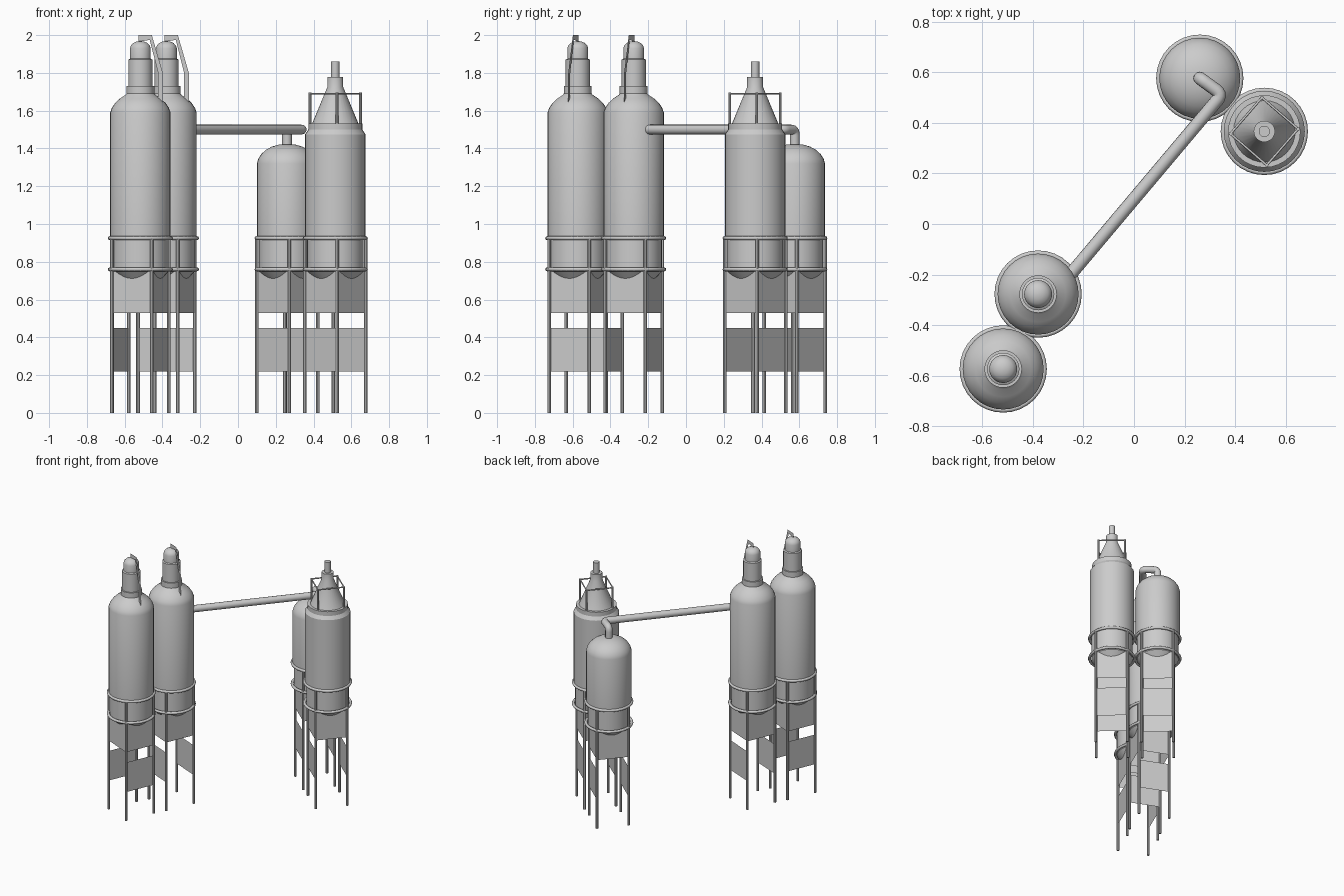
import bpy, bmesh
from math import sin, cos, pi, radians
from mathutils import Vector

if "Cube" in bpy.data.objects:
    bpy.data.objects.remove(bpy.data.objects["Cube"])

POST_R = 0.162


def finish(name, bm, smooth=True):
    bmesh.ops.recalc_face_normals(bm, faces=bm.faces)
    me = bpy.data.meshes.new(name)
    bm.to_mesh(me)
    bm.free()
    ob = bpy.data.objects.new(name, me)
    bpy.context.collection.objects.link(ob)
    if smooth:
        bpy.ops.object.select_all(action='DESELECT')
        bpy.context.view_layer.objects.active = ob
        ob.select_set(True)
        bpy.ops.object.shade_smooth_by_angle(angle=radians(32))
    return ob


def lathe(name, x, y, profile, n=32):
    # revolve (radius, z) pairs and cap both ends
    bm = bmesh.new()
    rings = [[bm.verts.new((x + r * cos(2 * pi * i / n), y + r * sin(2 * pi * i / n), z))
              for i in range(n)] for r, z in profile]
    for a, b in zip(rings, rings[1:]):
        for i in range(n):
            j = (i + 1) % n
            bm.faces.new((a[i], a[j], b[j], b[i]))
    bm.faces.new(rings[0])
    bm.faces.new(rings[-1])
    return finish(name, bm)


def sheet(name, polys):
    bm = bmesh.new()
    for p in polys:
        bm.faces.new([bm.verts.new(v) for v in p])
    return finish(name, bm, False)


def tube(name, pts, r, res=3, cyclic=False):
    cu = bpy.data.curves.new(name, 'CURVE')
    cu.dimensions = '3D'
    cu.bevel_depth = r
    cu.bevel_resolution = res
    cu.use_fill_caps = True
    sp = cu.splines.new('POLY')
    sp.points.add(len(pts) - 1)
    for p, co in zip(sp.points, pts):
        p.co = (*co, 1)
    sp.use_cyclic_u = cyclic
    ob = bpy.data.objects.new(name, cu)
    bpy.context.collection.objects.link(ob)
    return ob


def around(x, y, r, deg, z):
    a = radians(deg)
    return Vector((x + r * cos(a), y + r * sin(a), z))


def stand(tag, x, y, rot, lower):
    # four posts, two hoops, wind panels between the posts
    for k in range(4):
        p = around(x, y, POST_R, rot + 90 * k, 0)
        lathe(f"{tag}_post_{k}", p.x, p.y, [(0.0095, 0), (0.0095, 0.925)], 8)
    for z in (0.925, 0.76):
        hoop = [around(x, y, POST_R, 360 * i / 32, z) for i in range(32)]
        tube(f"{tag}_hoop", hoop, 0.0105, 2, True)
    polys = []
    for k in range(4):
        spans = [(0.53, 0.75)] + ([(0.22, 0.45)] if k in lower else [])
        for z0, z1 in spans:
            a0, a1 = rot + 90 * k, rot + 90 * k + 90
            polys.append([around(x, y, POST_R, a, z)
                          for a, z in ((a0, z0), (a1, z0), (a1, z1), (a0, z1))])
    sheet(f"{tag}_panels", polys)


# shared bottom: hopper cone and skirt
BASE = [(0.03, 0.62), (0.15, 0.75), (0.15, 0.925), (0.16, 0.925)]

# tall tanks with stepped neck
TALL = BASE + [(0.16, 1.59), (0.151, 1.615), (0.134, 1.64), (0.11, 1.663), (0.08, 1.683),
               (0.074, 1.69), (0.074, 1.73), (0.064, 1.73), (0.064, 1.87), (0.055, 1.875),
               (0.055, 1.93), (0.05, 1.945), (0.038, 1.958), (0.02, 1.966), (0.004, 1.968)]
# thin vent strap, as quads in (radius, z)
STRAP = [[(-0.01, 1.965), (0.054, 1.975), (0.066, 2.0), (-0.01, 2.0)],
         [(0.054, 1.975), (0.102, 1.80), (0.129, 1.80), (0.066, 2.0)],
         [(0.102, 1.64), (0.129, 1.64), (0.129, 1.80), (0.102, 1.80)]]
for tag, x, y, lower in (("tall_tank_front", -0.517, -0.573, (1, 3)),
                         ("tall_tank_rear", -0.379, -0.277, (0, 2))):
    lathe(tag, x, y, TALL)
    stand(tag, x, y, 22, lower)
    sheet(tag + "_vent_strap", [[around(x, y, r, -23, z) for r, z in q] for q in STRAP])

# short domed tank
CX, CY = 0.26, 0.576
lathe("domed_tank", CX, CY, BASE + [
    (0.16, 1.32), (0.153, 1.345), (0.137, 1.37), (0.112, 1.393), (0.08, 1.41),
    (0.045, 1.42), (0.01, 1.423)])
stand("domed_tank", CX, CY, 4, (0, 2))

# cone topped tank
DX, DY = 0.515, 0.366
lathe("cone_tank", DX, DY, BASE + [
    (0.16, 1.475), (0.143, 1.50), (0.143, 1.533), (0.122, 1.533), (0.042, 1.725),
    (0.042, 1.778), (0.022, 1.778), (0.022, 1.86)])
stand("cone_tank", DX, DY, 4, (0, 2))

# guard frame around the cone
rails = []
for k in range(4):
    p, q = (around(DX, DY, 0.134, 4 + 90 * (k + i), 1.69) for i in (0, 1))
    lathe(f"guard_post_{k}", p.x, p.y, [(0.007, 1.50), (0.007, 1.695)], 8)
    tube(f"guard_rail_{k}", [p, q], 0.005, 1)

# transfer pipe with rounded elbows
def rounded(pts, r, n=5):
    out = [Vector(pts[0])]
    for a, b, c in zip(pts, pts[1:], pts[2:]):
        a, b, c = Vector(a), Vector(b), Vector(c)
        s, e = b + (a - b).normalized() * r, b + (c - b).normalized() * r
        for i in range(n + 1):
            t = i / n
            out.append(s * (1 - t) ** 2 + b * 2 * t * (1 - t) + e * t * t)
    return out + [Vector(pts[-1])]


tube("transfer_pipe", rounded([(CX, CY, 1.40), (CX, CY, 1.5), (0.348, 0.512, 1.5),
                               (-0.262, -0.212, 1.5)], 0.03), 0.026, 4)
